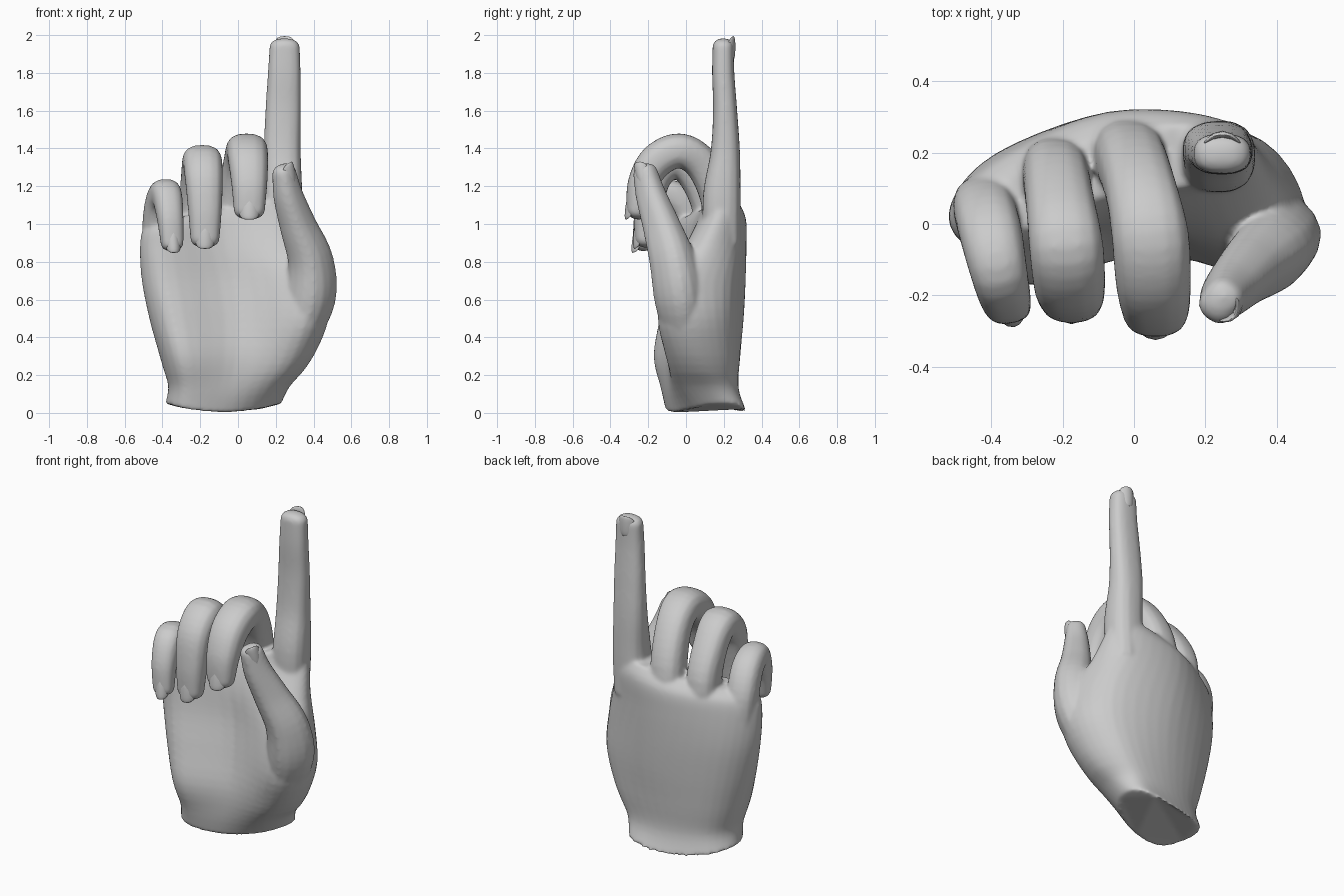
import bpy, bmesh, math
from mathutils import Vector

if "Cube" in bpy.data.objects:
    bpy.data.objects.remove(bpy.data.objects["Cube"])


def catmull(pts, n, closed=False):
    """Smooth curve passing through tuples of any length."""
    out, m = [], len(pts)
    for i in range(m if closed else m - 1):
        k = [(i + d) % m if closed else min(max(i + d, 0), m - 1) for d in (-1, 0, 1, 2)]
        a, b, c, d = (pts[j] for j in k)
        for s in range(n):
            t = s / n
            out.append(tuple(0.5 * (2 * q + (r - p) * t + (2 * p - 5 * q + 4 * r - u) * t * t
                             + (3 * q - p - 3 * r + u) * t ** 3) for p, q, r, u in zip(a, b, c, d)))
    if not closed:
        out.append(tuple(pts[-1]))
    return out


def loft(bm, rings):
    """Closed skin over a list of equal rings."""
    vs = [[bm.verts.new(p) for p in r] for r in rings]
    n = len(vs[0])
    for a, b in zip(vs, vs[1:]):
        for i in range(n):
            bm.faces.new((a[i], a[(i + 1) % n], b[(i + 1) % n], b[i]))
    bm.faces.new(vs[0][::-1])
    bm.faces.new(vs[-1])


def make_object(name, bm):
    bmesh.ops.recalc_face_normals(bm, faces=bm.faces)
    me = bpy.data.meshes.new(name)
    bm.to_mesh(me)
    bm.free()
    for p in me.polygons:
        p.use_smooth = True
    ob = bpy.data.objects.new(name, me)
    bpy.context.collection.objects.link(ob)
    return ob


def nail(name, pos, side, dorsal, t, w, length):
    """Thin domed, squarish plate on the back of a fingertip."""
    bm = bmesh.new()
    bmesh.ops.create_uvsphere(bm, u_segments=16, v_segments=10, radius=1)
    for v in bm.verts:
        x, y, z = v.co
        x, z = (math.copysign(abs(q) ** 0.75, q) for q in (x, z))
        v.co = pos + side * x * w + dorsal * (y * 0.01 - 0.03 * x * x) + t * z * length
    make_object(name, bm)


def finger(bm, name, path, hint):
    """path rows: x, y, z, half width, half depth"""
    pts = catmull(path, 5)
    hint = Vector(hint)
    rings = []

    def ring(c, side, up, w, d):
        r = []
        for k in range(16):
            a = k * math.tau / 16
            ca, sa = math.cos(a), math.sin(a)
            f = (abs(ca) ** 2.6 + abs(sa) ** 2.6) ** (-1 / 2.6)
            r.append(c + side * w * ca * f + up * d * sa * f)
        rings.append(r)

    for i, p in enumerate(pts):
        a, b = pts[max(i - 1, 0)], pts[min(i + 1, len(pts) - 1)]
        t = (Vector(b[:3]) - Vector(a[:3])).normalized()
        side = (hint - t * hint.dot(t)).normalized()
        up = t.cross(side)
        c = Vector(p[:3])
        ring(c, side, up, p[3], p[4])
    w, d = pts[-1][3:]
    for deg in (30, 55, 75):
        a = math.radians(deg)
        ring(c + t * d * 0.7 * math.sin(a), side, up, w * math.cos(a), d * math.cos(a))
    loft(bm, rings)
    nail(name + "_nail", c + up * d * 0.97 - t * 0.012, side, up, t, w * 0.7, 0.062)


hand = bmesh.new()

# palm: z pinky side, z index side, pinky edge x y, index edge x y, back y x3, front y x3
sections = [
    (.0, .0, -.385, .06, .23, .20, .21, .30, .31, -.10, -.07, .05),
    (.13, .13, -.37, .03, .28, .13, .19, .27, .26, -.13, -.09, -.03),
    (.30, .30, -.415, .03, .40, .06, .20, .285, .245, -.17, -.09, -.10),
    (.50, .50, -.47, .03, .48, .02, .205, .305, .235, -.14, -.05, -.15),
    (.70, .70, -.51, .03, .47, .0, .20, .315, .24, -.10, -.01, -.11),
    (.87, .89, -.52, .02, .39, .11, .18, .315, .275, -.08, .01, .0),
    (.97, 1.06, -.505, .02, .345, .18, .16, .305, .295, -.07, .04, .09),
    (1.01, 1.15, -.46, .03, .31, .18, .12, .25, .27, -.03, .08, .11),
]
rings = []
for zl, zr, xl, yl, xr, yr, b1, b2, b3, f1, f2, f3 in catmull(sections, 4):
    ctrl = [(0, yl), (.13, b1), (.5, b2), (.87, b3), (1, yr), (.87, f3), (.5, f2), (.13, f1)]
    bow = 0.05 * max(0, 1 - zl * 5)
    rings.append([(xl + (xr - xl) * t, y, zl + (zr - zl) * t + bow * (2 * t - 1) ** 2)
                  for t, y in catmull(ctrl, 5, True)])
loft(hand, rings)

# fingers and thumb
X = (1, 0, 0)
finger(hand, "index", [(.22, .19, .90, .11, .10), (.237, .19, 1.15, .103, .10), (.234, .208, 1.38, .098, .078),
                       (.239, .207, 1.6, .094, .064), (.245, .197, 1.8, .087, .059), (.247, .197, 1.945, .08, .056)], X)
finger(hand, "middle", [(-.03, .20, .88, .10, .10), (-.01, .18, 1.12, .098, .10), (.02, .09, 1.31, .10, .092),
                        (.045, -.03, 1.388, .108, .092), (.054, -.155, 1.335, .106, .092), (.06, -.23, 1.21, .095, .08),
                        (.06, -.255, 1.065, .082, .06)], X)
finger(hand, "ring", [(-.225, .13, .85, .09, .10), (-.22, .135, 1.07, .092, .10), (-.205, .045, 1.255, .097, .088),
                      (-.19, -.06, 1.332, .104, .088), (-.181, -.16, 1.25, .101, .085), (-.175, -.20, 1.08, .09, .076),
                      (-.175, -.212, .915, .077, .06)], X)
finger(hand, "pinky", [(-.405, .05, .76, .085, .09), (-.417, .04, .98, .088, .09), (-.40, -.03, 1.12, .088, .085),
                       (-.378, -.135, 1.153, .08, .08), (-.36, -.205, 1.04, .071, .068),
                       (-.348, -.23, .89, .06, .05)], (1, .2, 0))
finger(hand, "thumb", [(.30, .0, .38, .10, .10), (.38, -.03, .60, .13, .125), (.385, -.07, .80, .12, .11),
                       (.318, -.13, .99, .098, .088), (.266, -.185, 1.15, .08, .072),
                       (.243, -.217, 1.28, .064, .056)], (-.6, -.8, 0))

# fuse into one smooth skin
ob = make_object("hand", hand)
m = ob.modifiers.new("fuse", "REMESH")
m.mode = 'VOXEL'
m.voxel_size = 0.0095
m.use_smooth_shade = True
s = ob.modifiers.new("soften", "SMOOTH")
s.factor = 0.5
s.iterations = 14
